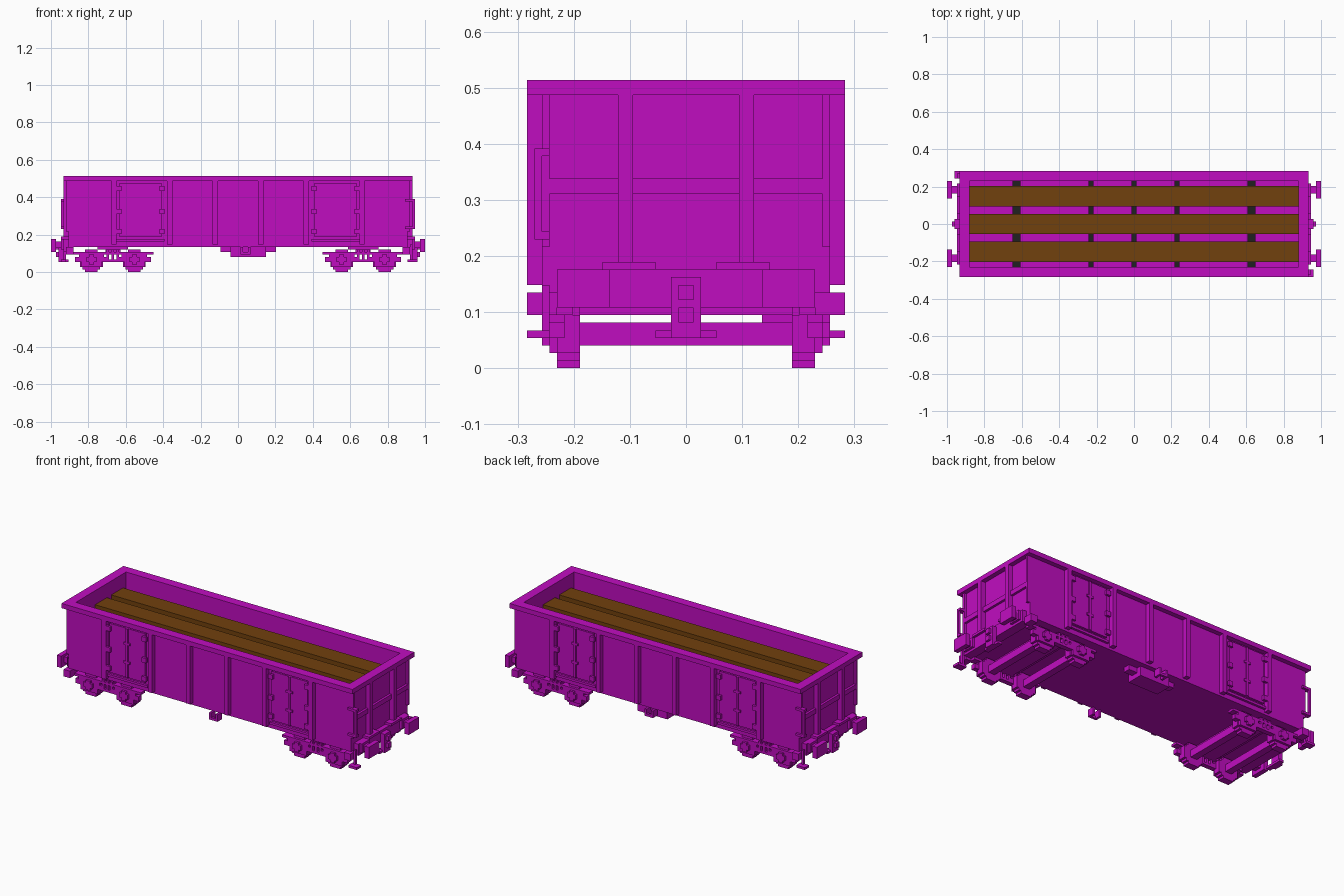
import bpy
import bmesh
from mathutils import Matrix, Vector

cube = bpy.data.objects.get("Cube")
if cube:
    bpy.data.objects.remove(cube, do_unlink=True)

UNIT = 2 / 148  # every part sits on one small block grid


def material(name, rgb):
    mat = bpy.data.materials.new(name)
    mat.use_nodes = True
    colour = (*rgb, 1)
    mat.diffuse_color = colour
    mat.node_tree.nodes["Principled BSDF"].inputs["Base Color"].default_value = colour
    return mat


magenta = material("magenta paint", (.53, .004, .53))
brown = material("brown timber", (.165, .052, .004))
black = material("black sleepers", (.014, .014, .014))

# Ways of repeating a part: (x sign, y sign)
ONCE = [(1, 1)]
ENDS = [(1, 1), (-1, 1)]
SIDES = [(1, 1), (1, -1)]
TURNED = [(1, 1), (-1, -1)]
CORNERS = ENDS + [(1, -1), (-1, -1)]


def part(name, boxes, copies=ONCE, mat=magenta):
    """One object from grid boxes, each given as x, y and z ranges."""
    bm = bmesh.new()
    for sx, sy in copies:
        for x0, x1, y0, y1, z0, z1 in boxes:
            centre = Vector(((x0 + x1) * sx, (y0 + y1) * sy, z0 + z1)) * UNIT / 2
            size = Vector((x1 - x0, y1 - y0, z1 - z0)) * UNIT
            matrix = Matrix.Translation(centre) @ Matrix.Diagonal((*size, 1))
            bmesh.ops.create_cube(bm, size=1, matrix=matrix)
    mesh = bpy.data.meshes.new(name)
    bm.to_mesh(mesh)
    bm.free()
    mesh.materials.append(mat)
    obj = bpy.data.objects.new(name, mesh)
    bpy.context.collection.objects.link(obj)
    return obj


def span(middle, half):
    return middle - half, middle + half


# Open-topped body
part("floor", [(-67, 67, -19, 19, 10, 13)])
part("side_walls", [(-67, 67, 17, 19, 10, 36)], SIDES)
part("end_walls", [(65, 67, -17, 17, 10, 36)], ENDS)
part("rim_sides", [(-69, 69, 17, 21, 36, 38)], SIDES)
part("rim_ends", [(65, 69, -17, 17, 36, 38)], ENDS)

# Side ribs
part("side_posts", [(*span(x, 1), 19, 21, 11, 36) for x in (9, 27, 49)], CORNERS)

# Double doors with sill, latches and hinges
part("door_leaves", [(*span(x, 4), 19, 20, 14, 35) for x in (34, 43)], CORNERS)
part("door_sills", [(29, 48, 19, 20, 12, 13)], CORNERS)
part("door_latches", [(37, 40, 20, 20.5, z, z + 1) for z in (20, 28)]
     + [(38, 39, 19, 20.5, 14, 35)], CORNERS)
part("door_hinges", [(*span(x, 1), 20, 21, z, z + 2)
                     for x in (30, 47) for z in (15, 23, 32)], CORNERS)

# End wall ribs
part("end_posts", [(67, 69, 7, 9, 8, 36), (67, 68, 18, 19, 16, 36)], CORNERS)
part("end_rails", [(67, 68, -18, 18, 23, 25)], ENDS)

# Grab handles and steps on two opposite corners
part("grab_handles", [(69, 70, -20, -19, 17, 28)]
     + [(66, 70, -20, -18, z, z + 1) for z in (17, 28)], TURNED)
part("corner_steps", [(67, 71, -21, -18, 4, 5), (68, 69, -19, -18, 5, 11)], TURNED)

# Headstock, buffers and couplers
part("headstocks", [(65, 69, -17, 17, 8, 13)], ENDS)
part("headstock_plates", [(67, 70, 4, 11, 13, 14)], CORNERS)
part("buffer_heads", [(72, 74, 10, 17, 8, 13)], CORNERS)
part("buffer_stems", [(69, 72, 12, 15, 9.5, 12), (69, 70, 11, 16, 9, 13)], CORNERS)
part("couplers", [(69, 71, -2, 2, 4, 12), (71, 72, -1, 1, 9, 11),
                  (71, 72, -1, 1, 6, 8), (68, 70, -4, 4, 4, 5)], ENDS)
part("corner_brackets", [(65, 68, 17, 21, 7, 10)], CORNERS)

# Bogies: wheels, axles, axle boxes and side frames
BOGIE = 49.5
AXLES = (BOGIE - 8.5, BOGIE + 8.5)
# each step of a wheel is a narrower, taller block
WHEEL_STEPS = [(2.5, 0), (3.5, 1), (4.5, 2)]
part("wheels", [(*span(x, half), 14, 17, low, 9 - low)
                for x in AXLES for half, low in WHEEL_STEPS], CORNERS)
part("axles", [(*span(x, 1.5), -14, 14, 3, 6) for x in AXLES], ENDS)
part("axle_boxes", [(*span(x, half), 17, y, low, high) for x in AXLES
                    for half, y, low, high in
                    [(4, 18, 2, 8), (2, 19, 4, 6), (1, 19, 3, 7)]], CORNERS)
part("bogie_side_frames", [(*span(x, 6.5), 16, 18, 4, 6) for x in AXLES]
     + [(*span(x, 5), 16, 18, 6, 8) for x in AXLES]
     + [(*span(BOGIE, 16), 15, 18, 7, 8)], CORNERS)
part("bogie_springs", [(*span(BOGIE + dx, .5), 16, 18, 5, 9) for dx in (-2, 0, 2)]
     + [(*span(BOGIE, 4), 16, 18, 4, 5)], CORNERS)
part("bogie_bolsters", [(*span(BOGIE, 3), -17, 17, 7, 9),
                        (*span(BOGIE, 6), -15, 15, 9, 10)], ENDS)

# Brake gear under the middle
part("brake_box", [(-3, 11, 10, 17, 6, 10), (-7, 15, 12, 15, 8, 10)])
part("brake_levers", [(1, 2, 18, 21, 7, 10), (4, 5, 18, 21, 7, 10),
                      (1, 5, 20, 21, 7, 8)], SIDES)

# Timber load resting on sleepers
part("sleepers", [(45, 48, -17, 17, 13, 15), (16, 18, -17, 17, 13, 15)], ENDS, black)
part("middle_sleeper", [(-1, 1, -17, 17, 13, 15)], ONCE, black)
part("timber_outer", [(-65, 65, 7, 15, 15, 32)], SIDES, brown)
part("timber_middle", [(-65, 65, -4, 4, 15, 32)], ONCE, brown)
